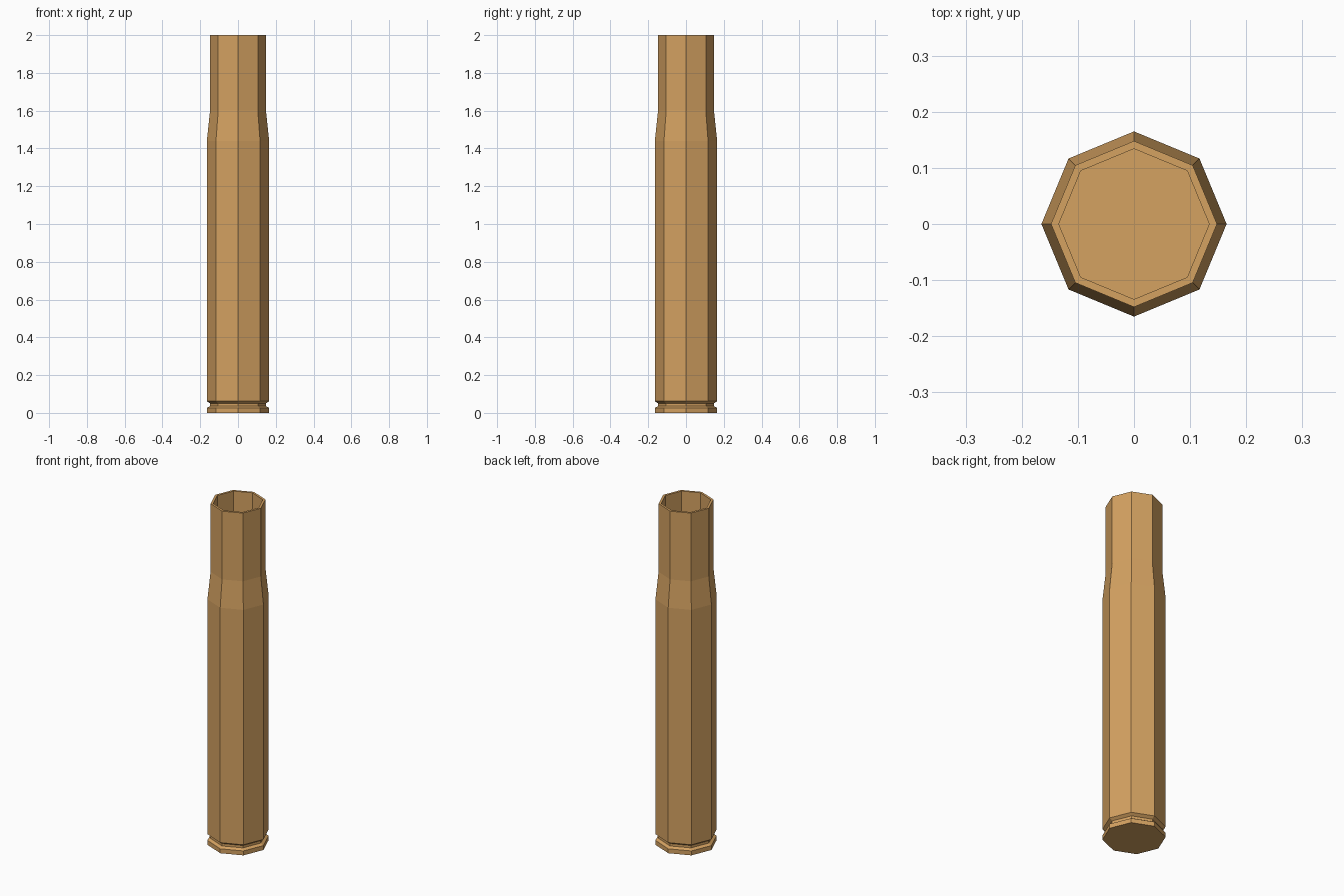
import bpy, bmesh
from math import cos, sin, pi

if "Cube" in bpy.data.objects:
    bpy.data.objects.remove(bpy.data.objects["Cube"])

SIDES = 8

# Outer wall from base up to the mouth, then down the bore (radius, z)
profile = [
    (0.165, 0.0), (0.165, 0.026),                  # rim
    (0.148, 0.036), (0.148, 0.05),                 # extractor groove
    (0.165, 0.062), (0.165, 1.44),                 # body
    (0.148, 1.60), (0.148, 2.0),                   # shoulder and neck
    (0.134, 2.0), (0.134, 0.08),                   # mouth lip and bore
]

bm = bmesh.new()
rings = [[bm.verts.new((r * cos(2 * pi * i / SIDES), r * sin(2 * pi * i / SIDES), z))
          for i in range(SIDES)] for r, z in profile]

# Walls between neighbouring rings
for low, high in zip(rings, rings[1:]):
    for i in range(SIDES):
        j = (i + 1) % SIDES
        bm.faces.new((low[i], low[j], high[j], high[i]))

# Base and bore floor
bm.faces.new(rings[0][::-1])
bm.faces.new(rings[-1])
bmesh.ops.recalc_face_normals(bm, faces=bm.faces)

mesh = bpy.data.meshes.new("casing")
bm.to_mesh(mesh)
bm.free()
casing = bpy.data.objects.new("casing", mesh)
bpy.context.collection.objects.link(casing)

# Brass
brass = bpy.data.materials.new("brass")
brass.diffuse_color = (0.66, 0.36, 0.12, 1)
brass.use_nodes = True
brass.node_tree.nodes["Principled BSDF"].inputs["Base Color"].default_value = brass.diffuse_color
mesh.materials.append(brass)
